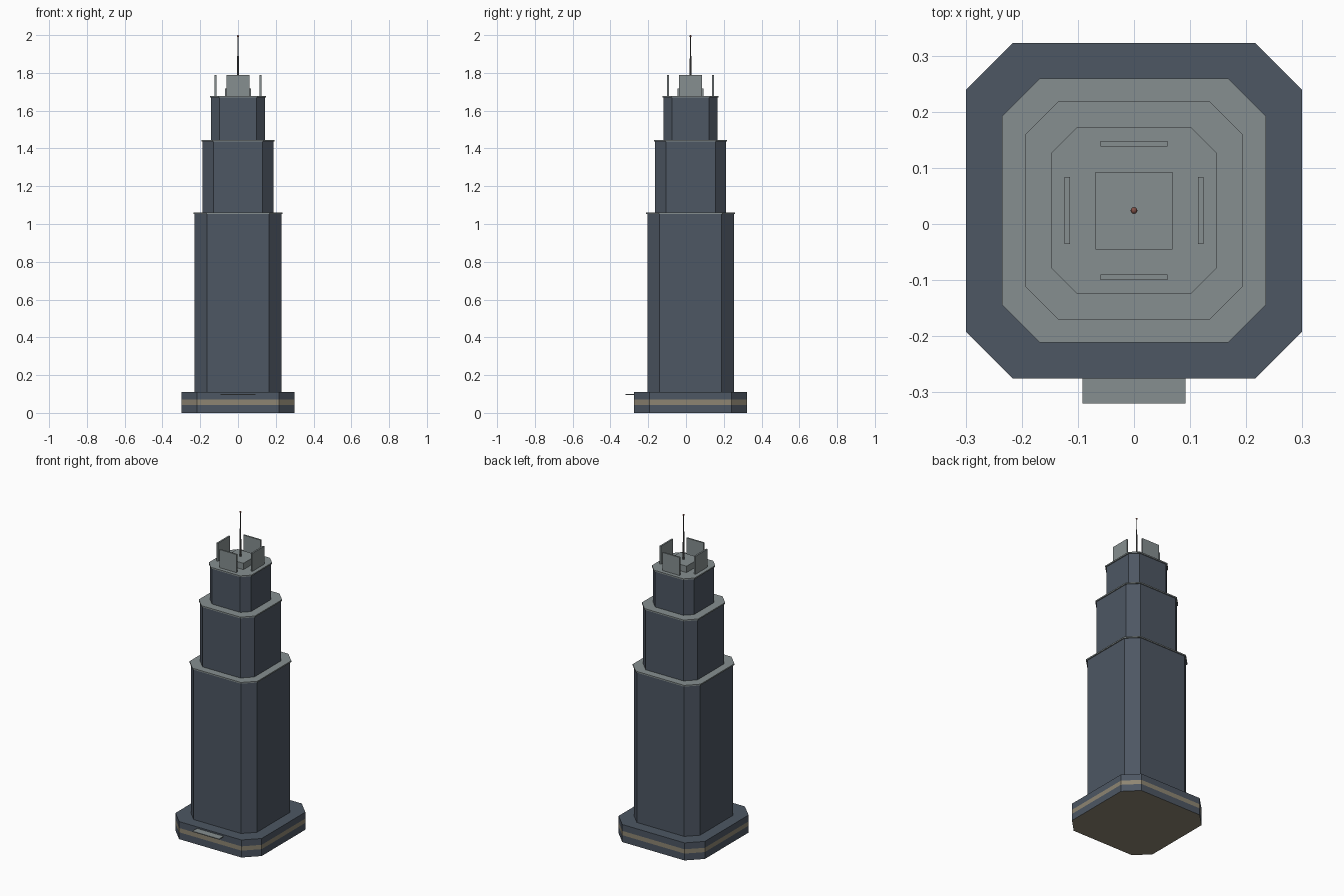
import bpy
import bmesh
from mathutils import Matrix

cube = bpy.data.objects.get("Cube")
if cube:
    bpy.data.objects.remove(cube, do_unlink=True)

CY = 0.024  # tower axis in y


def material(name, color):
    m = bpy.data.materials.new(name)
    m.use_nodes = True
    m.diffuse_color = (*color, 1)
    m.node_tree.nodes["Principled BSDF"].inputs["Base Color"].default_value = (*color, 1)
    return m


GLASS = material("dark blue glass", (0.075, 0.095, 0.125))
STONE = material("grey stone", (0.24, 0.275, 0.28))
BEIGE = material("warm beige", (0.27, 0.235, 0.17))
STEEL = material("mast steel", (0.10, 0.10, 0.10))
RED = material("beacon red", (0.22, 0.08, 0.06))


def finish(bm, name, *mats):
    bmesh.ops.recalc_face_normals(bm, faces=bm.faces)
    mesh = bpy.data.meshes.new(name)
    bm.to_mesh(mesh)
    bm.free()
    for m in mats:
        mesh.materials.append(m)
    ob = bpy.data.objects.new(name, mesh)
    bpy.context.collection.objects.link(ob)
    return ob


def octagon_prism(name, half, flat, levels, *mats):
    """Square plan with chamfered corners, one ring of vertices per level."""
    bm = bmesh.new()
    plan = [(flat, -half), (half, -flat), (half, flat), (flat, half),
            (-flat, half), (-half, flat), (-half, -flat), (-flat, -half)]
    rings = [[bm.verts.new((x, y + CY, z)) for x, y in plan] for z in levels]
    bm.faces.new(rings[0])
    bm.faces.new(rings[-1])
    for low, high in zip(rings, rings[1:]):
        for i in range(8):
            j = (i + 1) % 8
            bm.faces.new((low[i], low[j], high[j], high[i]))
    return finish(bm, name, *mats)


def box(name, center, size, mat):
    bm = bmesh.new()
    bmesh.ops.create_cube(bm, size=1, matrix=Matrix.Translation(center) @ Matrix.Diagonal((*size, 1)))
    return finish(bm, name, mat)


def rod(name, r1, r2, z1, z2):
    bm = bmesh.new()
    bmesh.ops.create_cone(bm, cap_ends=True, segments=8, radius1=r1, radius2=r2, depth=z2 - z1,
                          matrix=Matrix.Translation((0, CY, (z1 + z2) / 2)))
    return finish(bm, name, STEEL)


# Podium with a lit band around it and a pale underside
podium = octagon_prism("podium", 0.299, 0.216, (0, 0.043, 0.07, 0.11), GLASS, BEIGE)
for face in podium.data.polygons:
    if 0.04 < face.center.z < 0.07 or face.center.z < 0.001:
        face.material_index = 1

# Entrance canopy
box("entrance_canopy", (0, -0.285, 0.098), (0.184, 0.07, 0.005), STONE)

# Stepped tower, each tier capped by a thin parapet slab
tiers = [("lower", 0.229, 0.164, 0.11, 1.06),
         ("middle", 0.188, 0.131, 1.06, 1.445),
         ("upper", 0.142, 0.098, 1.445, 1.677)]
for name, half, flat, z1, z2 in tiers:
    octagon_prism(name + "_tier", half, flat, (z1, z2 - 0.008), GLASS)
    octagon_prism(name + "_parapet", half + 0.006, flat + 0.004, (z2 - 0.008, z2), STONE)

# Roof plant room and the four crown screens
box("plant_room", (0, CY, 1.697), (0.138, 0.138, 0.04), STONE)
for side, s in (("left", 1), ("right", -1)):
    box(side + "_crown_screen", (s * 0.119, CY, 1.733), (0.01, 0.12, 0.114), STONE)
for side, s in (("back", 1), ("front", -1)):
    box(side + "_crown_screen", (0, CY + s * 0.119, 1.733), (0.12, 0.01, 0.114), STONE)

# Mast in two stages with a beacon
rod("lower_mast", 0.006, 0.004, 1.717, 1.89)
rod("upper_mast", 0.003, 0.002, 1.89, 1.99)
bm = bmesh.new()
bmesh.ops.create_icosphere(bm, subdivisions=2, radius=0.006,
                           matrix=Matrix.Translation((0, CY, 1.994)))
beacon = finish(bm, "beacon", RED)
beacon.data.polygons.foreach_set("use_smooth", [True] * len(beacon.data.polygons))
